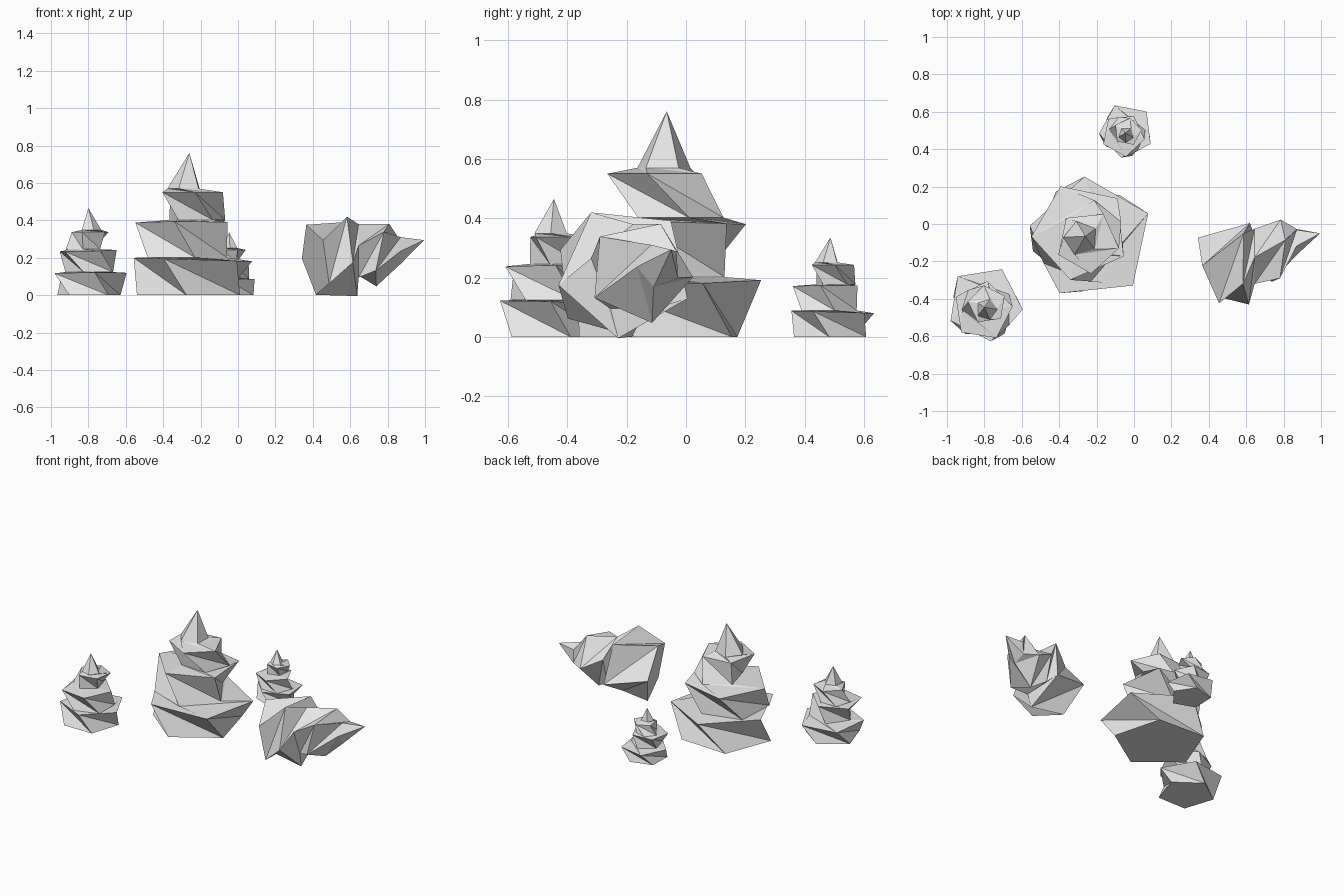
import bpy, bmesh, math
from mathutils import Vector, Matrix

if "Cube" in bpy.data.objects:
    bpy.data.objects.remove(bpy.data.objects["Cube"])

SIDES = 5
TWIST = -27  # degrees added by each ring

stone = bpy.data.materials.new("light_grey")
stone.diffuse_color = (0.8, 0.8, 0.8, 1)
stone.use_nodes = True
stone.node_tree.nodes["Principled BSDF"].inputs["Base Color"].default_value = stone.diffuse_color


def spire(name, rings, apex, start, matrix=Matrix()):
    """Twisted pentagon rings (centre, radius, normal) skinned up to a tip."""
    bm = bmesh.new()
    loops = []
    for i, (c, r, n) in enumerate(rings):
        n = Vector(n).normalized()
        # upright rings measure angles from x, lying rings from the horizontal
        u = Vector((0, 1, 0)).cross(n) if n.z > 0.7 else Vector((0, 0, 1)).cross(n)
        u.normalize()
        w = n.cross(u)
        loop = []
        for k in range(SIDES):
            a = math.radians(start + TWIST * i + 360 / SIDES * k)
            p = Vector(c) + (u * math.cos(a) + w * math.sin(a)) * r
            loop.append(bm.verts.new(matrix @ p))
        loops.append(loop)
    # closed foot
    bm.faces.new(list(reversed(loops[0])))
    # folded triangle bands
    for lo, up in zip(loops, loops[1:]):
        for k in range(SIDES):
            j = (k + 1) % SIDES
            bm.faces.new((lo[k], lo[j], up[k]))
            bm.faces.new((up[k], lo[j], up[j]))
    # pointed tip
    tip = bm.verts.new(matrix @ Vector(apex))
    for k in range(SIDES):
        bm.faces.new((loops[-1][k], loops[-1][(k + 1) % SIDES], tip))
    me = bpy.data.meshes.new(name)
    bm.to_mesh(me)
    bm.free()
    me.materials.append(stone)
    ob = bpy.data.objects.new(name, me)
    bpy.context.collection.objects.link(ob)
    return ob


# upright spire: flared tiers stepping inward, around its own axis
Z = (0, 0, 1)
upright = [
    ((0.00, -0.005, 0.00), 0.29, Z),
    ((0.03, -0.015, 0.19), 0.335, (0.03, 0, 1)),
    ((-0.03, -0.02, 0.202), 0.23, Z),
    ((-0.025, 0.025, 0.387), 0.265, (0, 0.03, 1)),
    ((0.04, 0.035, 0.402), 0.157, Z),
    ((0.012, -0.03, 0.55), 0.171, Z),
    ((-0.024, -0.011, 0.57), 0.094, Z),
]
for name, x, y, s, turn in (
    ("large_spire", -0.26, -0.065, 1.0, 0),
    ("medium_spire", -0.80, -0.445, 0.612, 111),
    ("small_spire", -0.047, 0.487, 0.441, 91),
):
    m = Matrix.Translation((x, y, 0)) @ Matrix.Rotation(math.radians(turn), 4, 'Z') @ Matrix.Scale(s, 4)
    spire(name, upright, (0, 0, 0.76), 51, m)

# toppled spire: two tiers, lying on its side and bending towards +x
fallen = [
    ((0.413, -0.26, 0.186), 0.20, (0.925, 0.345, 0.165)),
    ((0.608, -0.205, 0.222), 0.23, (1, 0.0, 0.13)),
    ((0.645, -0.17, 0.225), 0.155, (1, 0.0, 0.0)),
    ((0.77, -0.155, 0.22), 0.18, (1, -0.1, -0.2)),
    ((0.87, -0.09, 0.24), 0.075, (1, 0, 0)),
]
spire("fallen_spire", fallen, (0.995, -0.05, 0.294), 3)
